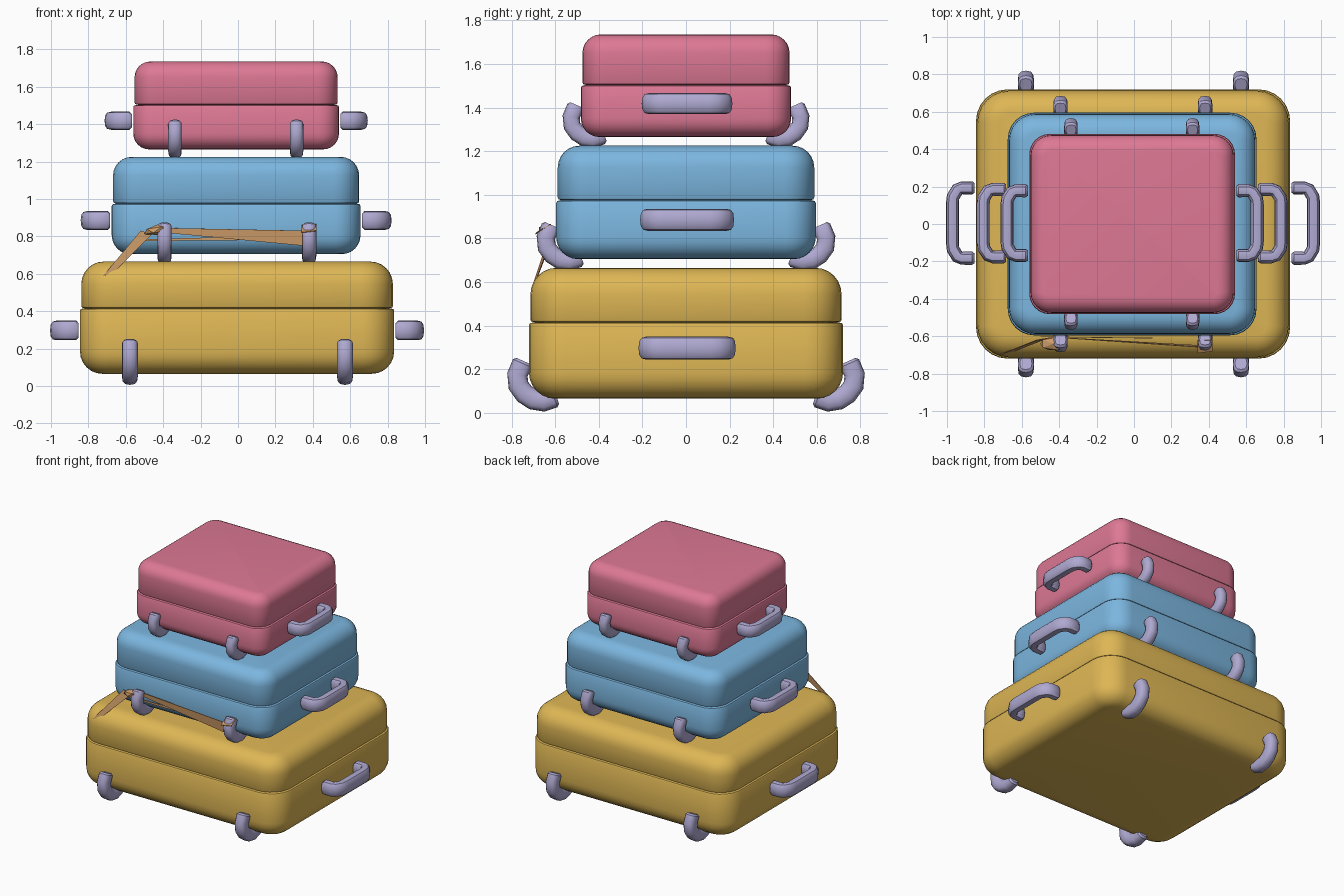
import bpy, bmesh
from math import sin, cos, pi, radians
from mathutils import Vector

if "Cube" in bpy.data.objects:
    bpy.data.objects.remove(bpy.data.objects["Cube"])


def material(name, rgb):
    m = bpy.data.materials.new(name)
    m.use_nodes = True
    m.diffuse_color = (*rgb, 1)
    bsdf = m.node_tree.nodes["Principled BSDF"]
    bsdf.inputs["Base Color"].default_value = (*rgb, 1)
    bsdf.inputs["Roughness"].default_value = 0.6
    return m


YELLOW = material("mustard yellow", (0.73, 0.47, 0.09))
BLUE = material("sky blue", (0.2, 0.47, 0.74))
PINK = material("rose pink", (0.73, 0.19, 0.3))
LAVENDER = material("lavender grey", (0.43, 0.4, 0.64))
TAN = material("tan leather", (0.61, 0.33, 0.14))


def finish(name, bm, mat, smooth=True):
    bmesh.ops.recalc_face_normals(bm, faces=bm.faces)
    me = bpy.data.meshes.new(name)
    bm.to_mesh(me)
    bm.free()
    me.materials.append(mat)
    ob = bpy.data.objects.new(name, me)
    bpy.context.collection.objects.link(ob)
    if smooth:
        bpy.ops.object.select_all(action="DESELECT")
        ob.select_set(True)
        bpy.context.view_layer.objects.active = ob
        bpy.ops.object.shade_smooth_by_angle(angle=radians(40))
    return ob


def loft(name, rings, mat):
    """Skin a list of closed rings and cap both ends."""
    bm = bmesh.new()
    loops = [[bm.verts.new(p) for p in ring] for ring in rings]
    for a, b in zip(loops, loops[1:]):
        for i in range(len(a)):
            j = (i + 1) % len(a)
            bm.faces.new((a[i], a[j], b[j], b[i]))
    bm.faces.new(loops[0])
    bm.faces.new(loops[-1])
    return finish(name, bm, mat)


def rounded_rect(cx, hx, hy, r, z, seg=6):
    pts = []
    for k, (sx, sy) in enumerate([(1, 1), (-1, 1), (-1, -1), (1, -1)]):
        for i in range(seg + 1):
            a = (k + i / seg) * pi / 2
            pts.append((cx + sx * (hx - r) + r * cos(a), sy * (hy - r) + r * sin(a), z))
    return pts


def shell(name, cx, hx, hy, r, z_edge, z_seam, edge, mat):
    """Half of a case: rounded at z_edge, nearly square at z_seam."""
    up = 1 if z_seam > z_edge else -1
    steps = [(edge * (1 - sin(a)), z_edge + up * edge * (1 - cos(a)))
             for a in (i * pi / 12 for i in range(7))]
    steps += [(0, z_seam - up * 0.012), (0.004, z_seam - up * 0.004), (0.02, z_seam)]
    rings = [rounded_rect(cx, hx - d, hy - d, r - d, z) for d, z in steps]
    loft(name, rings, mat)


def sweep(name, path, width, thick, place, mat):
    """Sweep a softened oval along a 2D path; place maps (u, v, side) to 3D."""
    pts = [Vector(p) for p in path]
    rings = []

    def ring(p, n, f):
        out = []
        for i in range(12):
            a = i * pi / 6
            c, s = cos(a), sin(a)
            c = abs(c) ** 0.75 * (1 if c > 0 else -1)
            s = abs(s) ** 0.75 * (1 if s > 0 else -1)
            q = p + n * (c * thick / 2 * f)
            out.append(place(q.x, q.y, s * width / 2 * f))
        rings.append(out)

    for i, p in enumerate(pts):
        t = (pts[min(i + 1, len(pts) - 1)] - pts[max(i - 1, 0)]).normalized()
        n = Vector((-t.y, t.x))
        # Slightly domed ends
        if i == 0:
            ring(p - t * 0.012, n, 0.75)
        ring(p, n, 1)
        if i == len(pts) - 1:
            ring(p + t * 0.012, n, 0.75)
    loft(name, rings, mat)


# Handle: a shallow bracket. Corner guard: a crescent hugging the lower edge.
HALF_HANDLE = [(0.02, 0.188), (0.075, 0.188), (0.098, 0.18), (0.122, 0.14), (0.125, 0.11)]
HANDLE = HALF_HANDLE + [(u, -v) for u, v in reversed(HALF_HANDLE)]
GUARD = [(0.03, 0.162), (0.053, 0.11), (0.048, 0.06), (0.02, 0.022),
         (-0.02, -0.004), (-0.065, -0.012), (-0.115, 0.006)]


def case(label, mat, cx, hx, hy, r, z0, seam, z1, edge, handle_z, foot_x, s):
    shell(label + "_case_base", cx, hx, hy, r, z0, seam, edge, mat)
    shell(label + "_case_lid", cx, hx - 0.007, hy - 0.007, r, z1, seam, edge, mat)
    for side, sx in (("left", 1), ("right", -1)):
        sweep(f"{label}_{side}_handle", [(u * s[0], v * s[1]) for u, v in HANDLE],
              0.105 * s[1], 0.07,
              lambda u, v, w: (cx + sx * (hx + u), v + 0.005, handle_z + w), LAVENDER)
        for end, sy in (("front", -1), ("back", 1)):
            fx = foot_x[0] if sx < 0 else foot_x[1]
            sweep(f"{label}_{end}_{side}_corner_guard", [(u * s[2], v * s[2]) for u, v in GUARD],
                  0.086 * s[2], 0.095 * s[2],
                  lambda u, v, w: (fx + w, sy * (hy + u), z0 + v), LAVENDER)


case("large", YELLOW, -0.005, 0.84, 0.72, 0.17, 0.065, 0.415, 0.665, 0.12,
     0.297, (-0.578, 0.572), (1, 1, 1))
case("medium", BLUE, -0.01, 0.665, 0.595, 0.14, 0.705, 0.975, 1.225, 0.1,
     0.885, (-0.393, 0.38), (1.05, 0.96, 0.9))
case("small", PINK, -0.01, 0.55, 0.482, 0.11, 1.265, 1.503, 1.735, 0.085,
     1.418, (-0.337, 0.313), (0.95, 0.92, 0.84))


def ribbon(name, *corners):
    bm = bmesh.new()
    bm.faces.new([bm.verts.new(c) for c in corners])
    ob = finish(name, bm, TAN, smooth=False)
    mod = ob.modifiers.new("thickness", "SOLIDIFY")
    mod.thickness = 0.004
    mod.offset = 0


# Loose leather strap across the front of the medium case
ribbon("strap_band", (-0.42, -0.606, 0.845), (-0.42, -0.606, 0.822),
       (0.35, -0.65, 0.75), (0.37, -0.66, 0.83))
ribbon("strap_lower_edge", (-0.5, -0.603, 0.785), (-0.5, -0.603, 0.775),
       (0.1, -0.61, 0.78), (0.1, -0.61, 0.8))
ribbon("strap_tail", (-0.72, -0.7, 0.59), (-0.67, -0.69, 0.6),
       (-0.46, -0.61, 0.81), (-0.52, -0.62, 0.83))
ribbon("strap_end_wrap", (0.34, -0.69, 0.82), (0.42, -0.68, 0.83),
       (0.42, -0.62, 0.865), (0.34, -0.62, 0.86))

# Crumpled knot
bm = bmesh.new()
bmesh.ops.create_icosphere(bm, subdivisions=1, radius=1)
for v in bm.verts:
    v.co = (-0.43 + v.co.x * 0.08, -0.64 + v.co.y * 0.04,
            0.835 + v.co.z * 0.028 + v.co.x * 0.012)
finish("strap_knot", bm, TAN, smooth=False)
